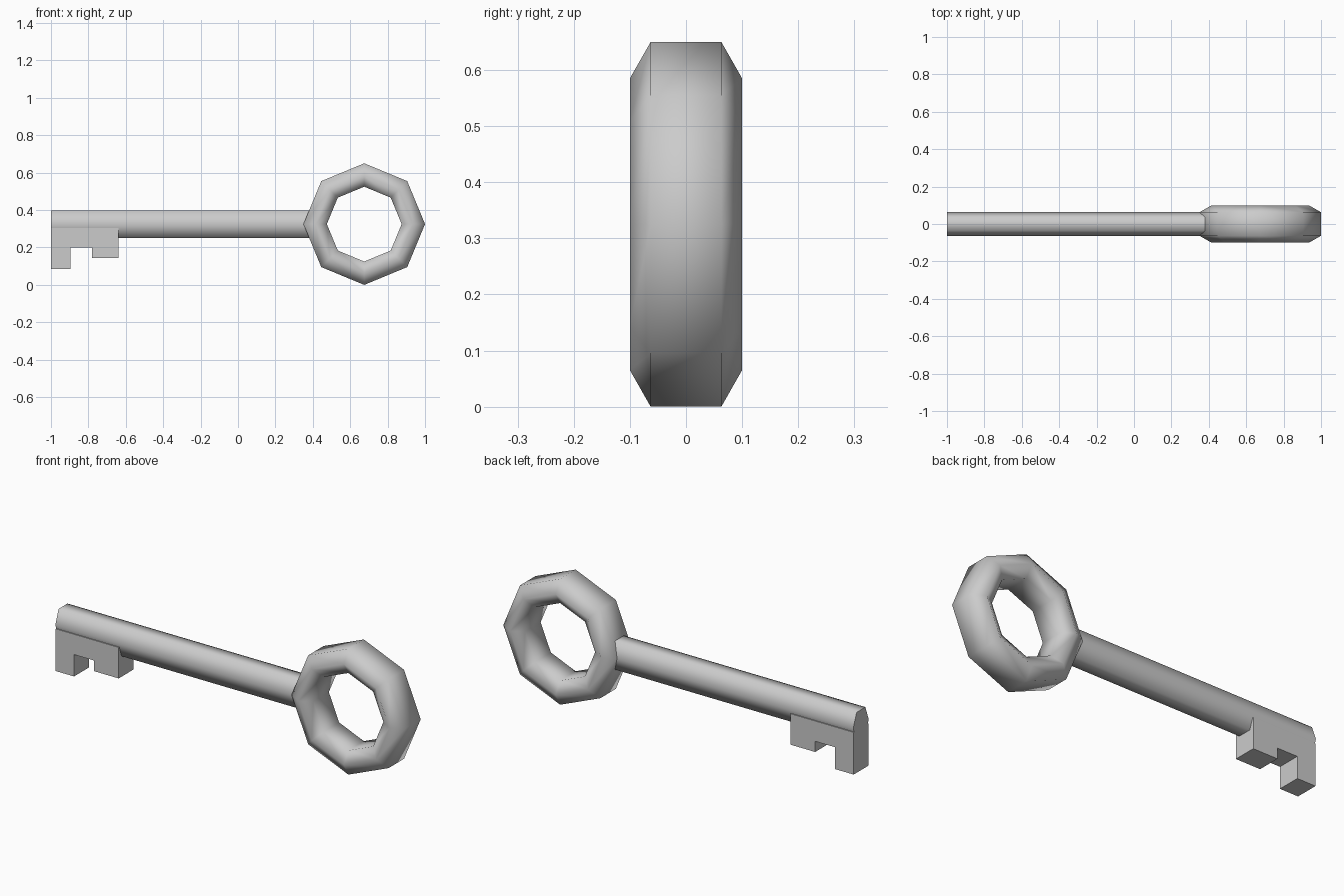
import bpy, bmesh, math

if "Cube" in bpy.data.objects:
    bpy.data.objects.remove(bpy.data.objects["Cube"])

Z_MID = 0.326


def finish(name, bm, smooth_angle=None):
    bmesh.ops.recalc_face_normals(bm, faces=bm.faces)
    mesh = bpy.data.meshes.new(name)
    bm.to_mesh(mesh)
    bm.free()
    obj = bpy.data.objects.new(name, mesh)
    bpy.context.collection.objects.link(obj)
    if smooth_angle:
        bpy.ops.object.select_all(action='DESELECT')
        obj.select_set(True)
        bpy.context.view_layer.objects.active = obj
        bpy.ops.object.shade_smooth_by_angle(angle=math.radians(smooth_angle))
    return obj


def prism(name, profile, vector, smooth_angle=None):
    """Extrude a closed planar profile along a vector."""
    bm = bmesh.new()
    face = bm.faces.new([bm.verts.new(p) for p in profile])
    new = bmesh.ops.extrude_face_region(bm, geom=[face], use_keep_orig=True)
    verts = [g for g in new['geom'] if isinstance(g, bmesh.types.BMVert)]
    bmesh.ops.translate(bm, verts=verts, vec=vector)
    return finish(name, bm, smooth_angle)


# Bow: hexagonal section (radius, depth) swept around an octagon
section = [(0.325, -0.063), (0.325, 0.063), (0.26, 0.1),
           (0.2, 0.063), (0.2, -0.063), (0.26, -0.1)]
bm = bmesh.new()
rings = []
for i in range(8):
    a = i * math.pi / 4
    rings.append([bm.verts.new((0.675 + r * math.cos(a), y, Z_MID + r * math.sin(a)))
                  for r, y in section])
for i in range(8):
    r0, r1 = rings[i], rings[(i + 1) % 8]
    for j in range(6):
        k = (j + 1) % 6
        bm.faces.new((r0[j], r0[k], r1[k], r1[j]))
finish("bow_ring", bm, 75)

# Shaft: six-sided rod running into the ring
rod = [(0.036, 0.073), (0.063, 0), (0.036, -0.075),
       (-0.036, -0.075), (-0.063, 0), (-0.036, 0.073)]
prism("shaft", [(-1, y, Z_MID + z) for y, z in rod], (1.42, 0, 0), 75)

# Bit: flat slab with two teeth
bit = [(-1, 0.305), (-1, 0.087), (-0.895, 0.087), (-0.895, 0.2),
       (-0.78, 0.2), (-0.78, 0.145), (-0.64, 0.145), (-0.64, 0.305)]
prism("key_bit", [(x, -0.06, z) for x, z in bit], (0, 0.12, 0))

# Rest the model exactly on the ground
lift = 0.325 - Z_MID
for obj in bpy.context.collection.objects:
    obj.location.z = lift
